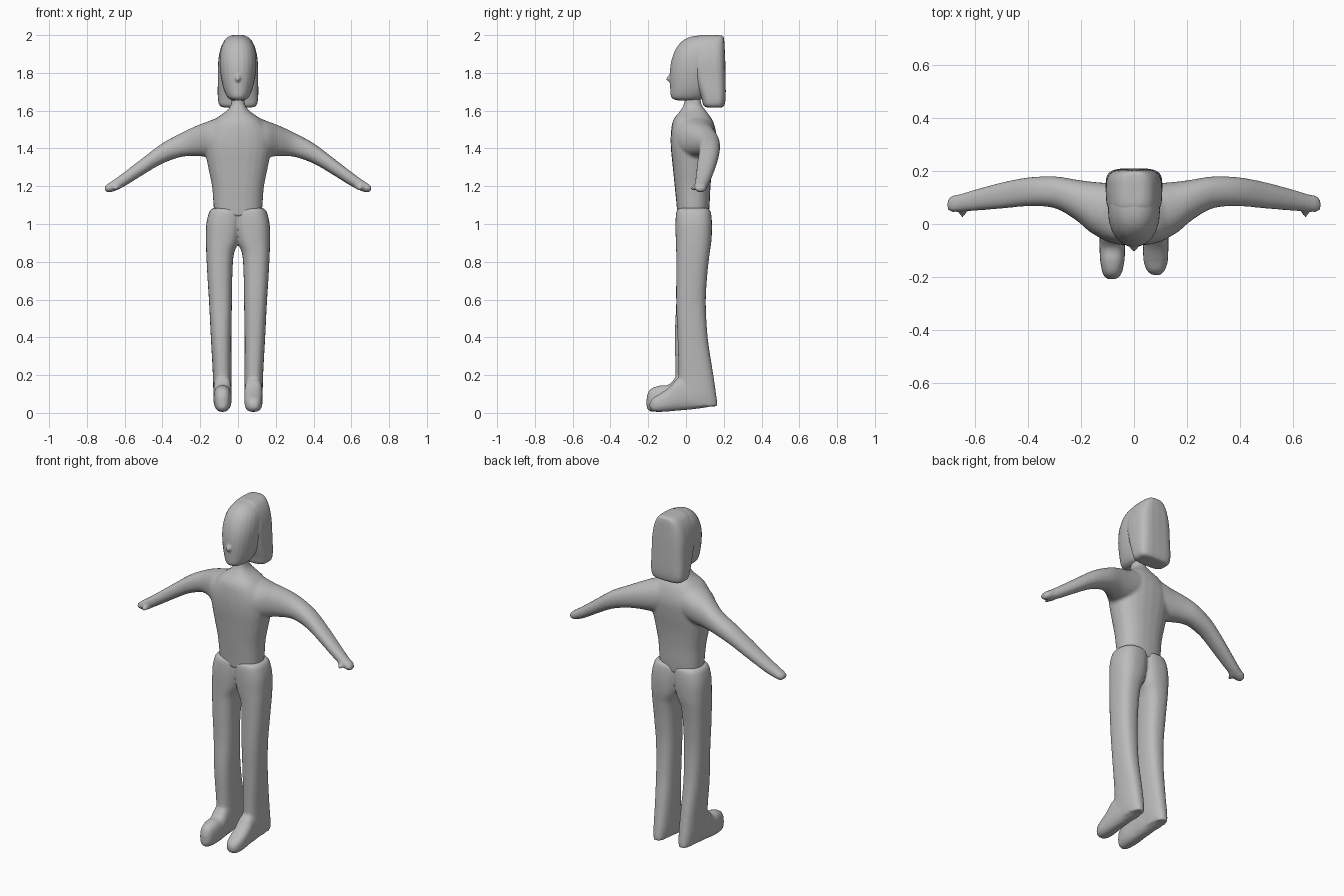
import bpy, bmesh, math

grey = bpy.data.materials.new("plain grey")
grey.diffuse_color = (0.5, 0.5, 0.5, 1)


def smooth_rows(rows, steps=4):
    """Catmull-Rom interpolation between the key cross-sections."""
    out = []
    for i in range(len(rows) - 1):
        p0, p1 = rows[max(i - 1, 0)], rows[i]
        p2, p3 = rows[i + 1], rows[min(i + 2, len(rows) - 1)]
        for s in range(steps):
            t = s / steps
            out.append([0.5 * (2 * b + (c - a) * t + (2 * a - 5 * b + 4 * c - d) * t * t
                               + (3 * b - a - 3 * c + d) * t ** 3)
                        for a, b, c, d in zip(p0, p1, p2, p3)])
    return out + [rows[-1]]


def loft(bm, rows, axis, power=2.0, mirror=False, sides=24):
    """Rows are (position, u_min, u_max, v_min, v_max) along the given axis."""
    rings = []
    for p, u0, u1, v0, v1 in smooth_rows(rows):
        ring = []
        for k in range(sides):
            a = 2 * math.pi * k / sides
            c, s = math.cos(a), math.sin(a)
            u = (u0 + u1) / 2 + (u1 - u0) / 2 * math.copysign(abs(c) ** (2 / power), c)
            v = (v0 + v1) / 2 + (v1 - v0) / 2 * math.copysign(abs(s) ** (2 / power), s)
            x, y, z = {"x": (p, u, v), "y": (u, p, v), "z": (u, v, p)}[axis]
            ring.append(bm.verts.new((-x if mirror else x, y, z)))
        rings.append(ring)
    faces = [bm.faces.new(rings[0]), bm.faces.new(rings[-1])]
    for a, b in zip(rings, rings[1:]):
        for k in range(sides):
            n = (k + 1) % sides
            faces.append(bm.faces.new((a[k], a[n], b[n], b[k])))
    bmesh.ops.recalc_face_normals(bm, faces=faces)


def finish(name, bm, voxel=0.0, relax=0):
    mesh = bpy.data.meshes.new(name)
    bm.to_mesh(mesh)
    bm.free()
    mesh.materials.append(grey)
    ob = bpy.data.objects.new(name, mesh)
    bpy.context.collection.objects.link(ob)
    if voxel:  # fuse overlapping lofts into one soft skin
        m = ob.modifiers.new("fuse", "REMESH")
        m.mode, m.voxel_size, m.use_smooth_shade = "VOXEL", voxel, True
        m = ob.modifiers.new("soften", "SMOOTH")
        m.iterations, m.factor = relax, 0.5
    bpy.ops.object.select_all(action="DESELECT")
    ob.select_set(True)
    bpy.context.view_layer.objects.active = ob
    bpy.ops.object.shade_smooth_by_angle(angle=math.radians(50))


# Torso with neck, arms, hands and thumbs
bm = bmesh.new()
loft(bm, [(1.04, -.125, .125, -.045, .12), (1.10, -.13, .13, -.05, .125),
          (1.20, -.138, .138, -.06, .13), (1.30, -.158, .158, -.07, .14),
          (1.40, -.175, .175, -.08, .155), (1.48, -.17, .17, -.08, .16),
          (1.55, -.125, .125, -.068, .14), (1.60, -.06, .06, -.03, .105),
          (1.64, -.035, .035, -.01, .08), (1.70, -.035, .035, -.01, .08)], "z", 2.4)
for m in (False, True):
    loft(bm, [(.03, -.07, .15, 1.38, 1.58), (.10, -.06, .155, 1.36, 1.565),
              (.16, -.035, .16, 1.355, 1.543), (.22, .015, .168, 1.36, 1.52),
              (.30, .06, .18, 1.355, 1.482), (.40, .067, .176, 1.32, 1.428),
              (.50, .058, .157, 1.262, 1.353), (.60, .05, .13, 1.2, 1.276),
              (.66, .046, .112, 1.172, 1.232), (.69, .045, .106, 1.168, 1.212),
              (.705, .055, .09, 1.178, 1.198)], "x", 2.2, m)
    loft(bm, [(.018, .65, .658, 1.182, 1.19), (.035, .636, .658, 1.178, 1.2),
              (.07, .615, .66, 1.18, 1.215)], "y", 2, m, 10)
finish("torso_and_arms", bm, 0.009, 4)

# Trousered legs with feet; the left and right feet point slightly differently
bm = bmesh.new()
for m in (False, True):
    f = -.015 if m else 0.0
    loft(bm, [(1.085, .0, .125, -.03, .11), (1.07, -.02, .15, -.05, .13),
              (1.00, -.02, .168, -.056, .138), (.91, -.005, .17, -.054, .135),
              (.84, .022, .168, -.052, .125), (.72, .03, .162, -.052, .112),
              (.58, .032, .153, -.052, .105), (.40, .035, .144, -.045 + f, .115),
              (.22, .034, .134, -.04 + f, .142), (.10, .035, .13, -.04 + f, .16),
              (.035, .045, .12, -.02, .168)], "z", 2.5, m)
    loft(bm, [(.12, .045, .12, .03, .17), (.03, .036, .128, .018, .19),
              (-.04, .034, .13, .012, .185 - f), (-.09, .034, .13, .008, .135 - f),
              (-.14, .036, .128, .005, .1 - 3 * f), (-.175 + f, .048, .117, .008, .08 - 3 * f),
              (-.193 + f, .068, .1, .025, .055 - 2 * f)], "y", 2.6, m)
finish("legs_and_feet", bm, 0.009, 4)

# Head with pointed nose
bm = bmesh.new()
loft(bm, [(1.655, -.03, .03, -.05, .06), (1.67, -.055, .055, -.078, .1),
          (1.72, -.078, .078, -.084, .14), (1.80, -.094, .094, -.086, .17),
          (1.87, -.098, .098, -.076, .18), (1.93, -.09, .09, -.052, .19),
          (1.97, -.07, .07, -.018, .19), (1.99, -.045, .045, .02, .17),
          (1.997, -.02, .02, .06, .13)], "z", 2.2)
loft(bm, [(-.104, -.004, .004, 1.764, 1.772), (-.09, -.014, .014, 1.752, 1.79),
          (-.06, -.022, .022, 1.742, 1.82)], "y", 2, False, 12)
finish("head", bm, 0.006, 2)

# Bobbed hair hanging behind the face
bm = bmesh.new()
loft(bm, [(1.617, -.075, .075, .11, .19), (1.628, -.098, .098, .092, .203),
          (1.67, -.107, .107, .08, .21), (1.76, -.107, .107, .05, .21),
          (1.86, -.105, .105, .03, .208), (1.93, -.092, .092, .03, .205),
          (1.975, -.07, .07, .04, .202), (1.995, -.045, .045, .06, .195),
          (2.0, -.025, .025, .08, .17)], "z", 3.6)
finish("hair", bm, 0.006, 3)
